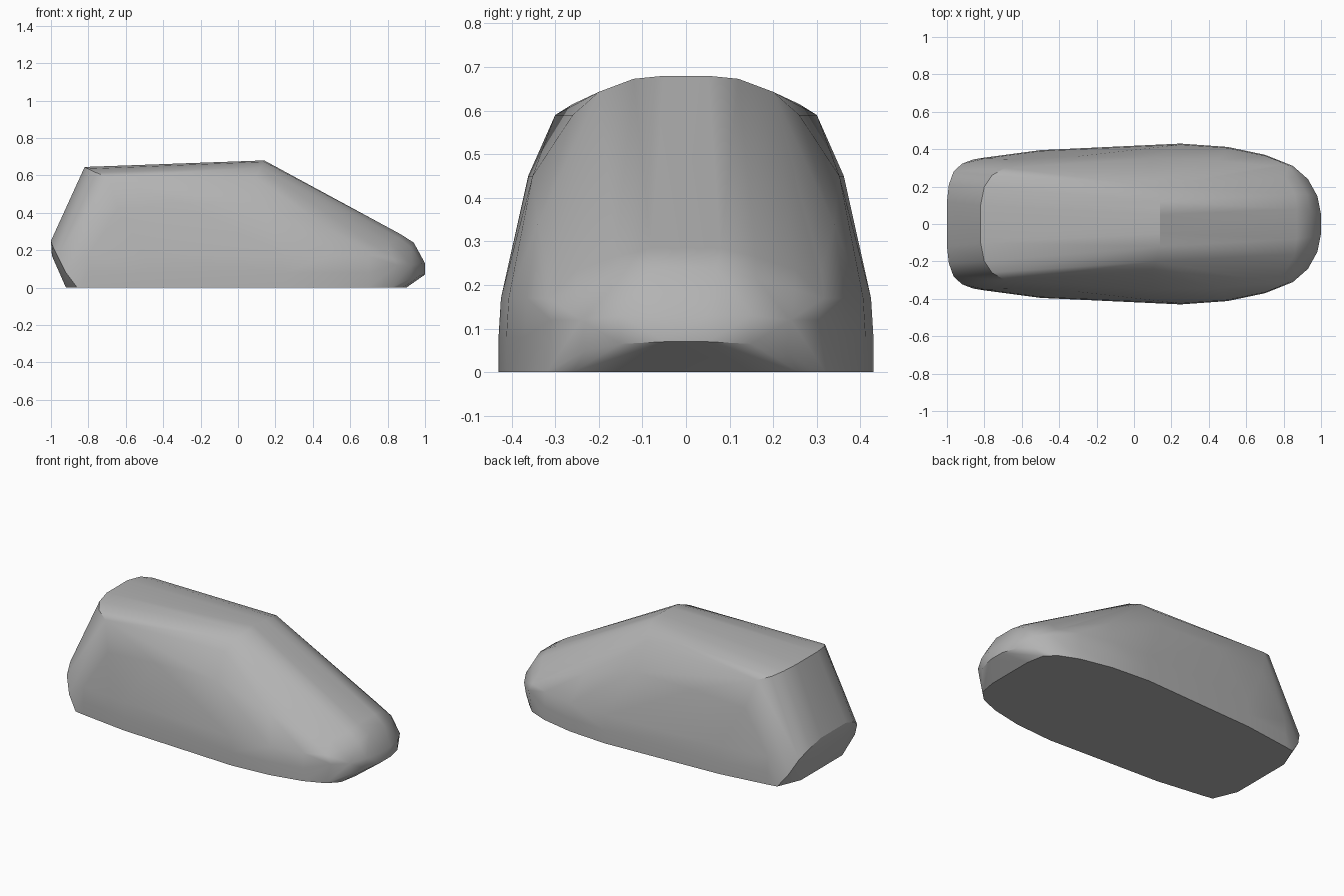
import bpy, bmesh, math

cube = bpy.data.objects.get("Cube")
if cube:
    bpy.data.objects.remove(cube, do_unlink=True)

# Single plain grey material
grey = bpy.data.materials.new("plain grey")
grey.use_nodes = True
colour = (0.45, 0.45, 0.45, 1)
grey.diffuse_color = colour
grey.node_tree.nodes["Principled BSDF"].inputs["Base Color"].default_value = colour

# Guide curves of one half of the shell: x, half width, height
roof_back = [(-.82, .1, .645), (-.80, .2, .635), (-.76, .26, .615), (-.69, .3, .59)]
roof_front = [(.14, .05, .68), (.14, .12, .673), (.12, .2, .643), (.09, .26, .59)]
shoulder = [(-.64, .345, .42), (-.3, .362, .45), (.1, .352, .45), (.45, .34, .34)]
back_ridge = [(-1, .12, .25), (-.99, .21, .22), (-.965, .28, .17), (-.92, .322, .08)]
back_lower = [(-.995, .1, .17), (-.92, .2, 0), (-.86, .345, 0)]
hood_end = [(.87, .08, .285), (.86, .16, .265), (.81, .25, .235), (.72, .31, .23)]
nose_top = [(.94, .07, .24), (.925, .16, .215), (.87, .25, .19)]
nose_low = [(1, .05, .07), (.975, .15, .065), (.925, .23, .05), (.9, .15, 0), (.88, .26, 0)]
nose_rim = [(1, .05, .13), (.98, .15, .13), (.93, .24, .12), (.85, .31, .12)]
# Widest line of the sides, repeated at the floor and at the waist
side = [(-.8, .355), (-.5, .395), (0, .417), (.25, .43), (.5, .412), (.7, .37), (.82, .32)]
waist = [(x, y * k, z) for x, y in side for k, z in ((1, 0), (1, .08), (.987, .17))]

half = (roof_back + roof_front + shoulder + back_ridge + back_lower
        + hood_end + nose_top + nose_low + nose_rim + waist)

# Mirror the guides and wrap them in one closed shell
bm = bmesh.new()
for x, y, z in half:
    for s in (1, -1):
        bm.verts.new((x, s * y, z))
hull = bmesh.ops.convex_hull(bm, input=bm.verts)
loose = {v for v in hull["geom_interior"] + hull["geom_unused"]
         if isinstance(v, bmesh.types.BMVert)}
bmesh.ops.delete(bm, geom=list(loose), context='VERTS')
bmesh.ops.dissolve_limit(bm, angle_limit=math.radians(1),
                         verts=bm.verts, edges=bm.edges)
bmesh.ops.recalc_face_normals(bm, faces=bm.faces)

mesh = bpy.data.meshes.new("body_shell")
bm.to_mesh(mesh)
bm.free()
mesh.materials.append(grey)
body = bpy.data.objects.new("body_shell", mesh)
bpy.context.collection.objects.link(body)

# Smooth sides, crisp roof ends and floor
bpy.ops.object.select_all(action='DESELECT')
body.select_set(True)
bpy.context.view_layer.objects.active = body
bpy.ops.object.shade_smooth_by_angle(angle=math.radians(28))
weighted = body.modifiers.new("weighted_normals", 'WEIGHTED_NORMAL')
weighted.keep_sharp = True
